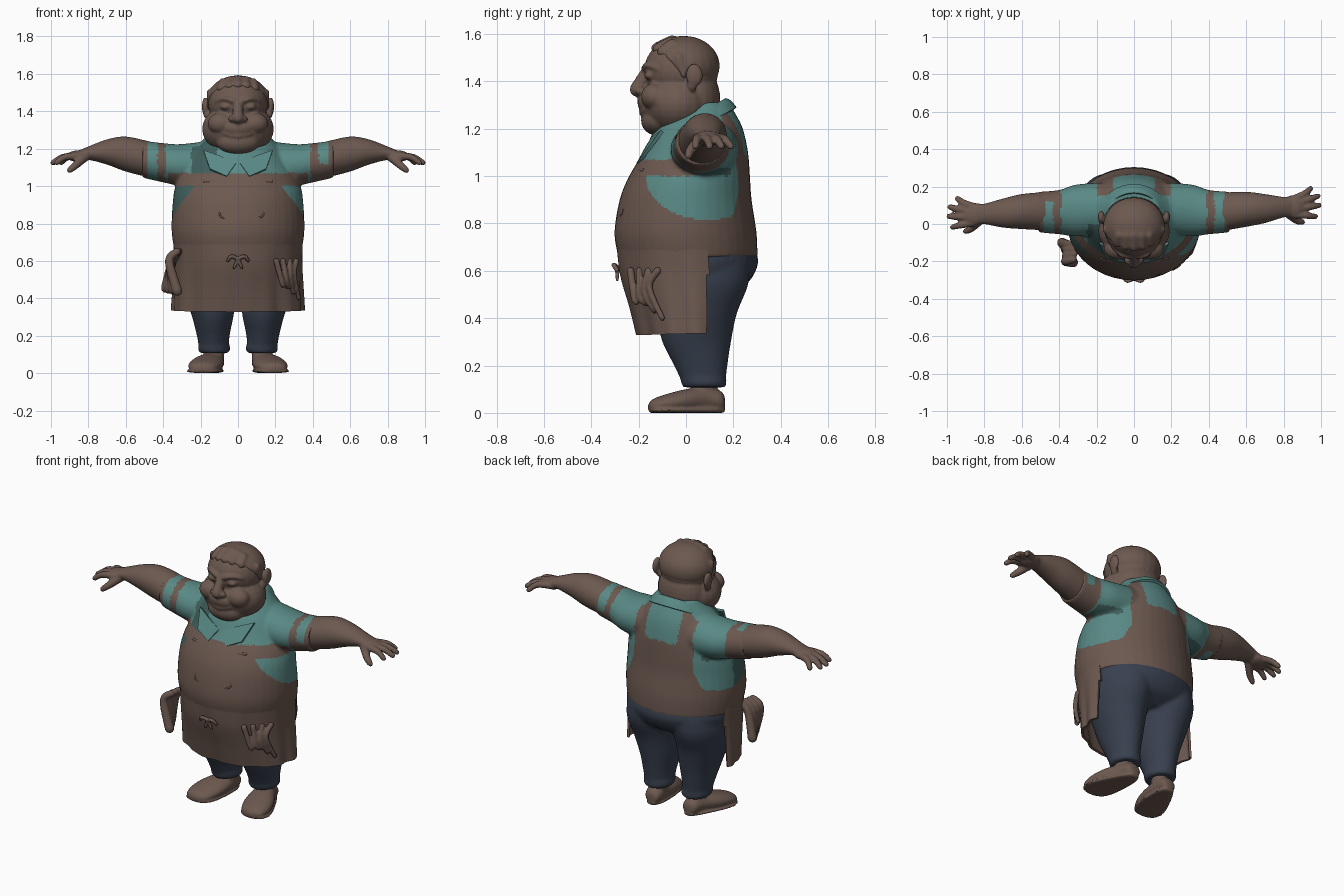
import bpy, bmesh, math
from mathutils import Vector, Matrix

cube = bpy.data.objects.get("Cube")
if cube:
    bpy.data.objects.remove(cube, do_unlink=True)
MATS = []
for name, rgb in (("warm_brown", (0.15, 0.10, 0.08)), ("teal_cloth", (0.10, 0.25, 0.235)),
                  ("navy_cloth", (0.04, 0.052, 0.078)), ("dark_teal_cloth", (0.05, 0.115, 0.108))):
    m = bpy.data.materials.new(name)
    m.use_nodes = True
    m.diffuse_color = (*rgb, 1)
    m.node_tree.nodes["Principled BSDF"].inputs["Base Color"].default_value = (*rgb, 1)
    MATS.append(m)
BROWN, TEAL, NAVY, DARK = range(4)

# Shape helpers
def ball(bm, loc, size):
    m = Matrix.Translation(loc) @ Matrix.Diagonal((*size, 1))
    bmesh.ops.create_uvsphere(bm, u_segments=24, v_segments=16, radius=1, matrix=m)

def spline(keys, n=6):
    out = []
    for i in range(len(keys) - 1):
        p = [keys[max(0, min(len(keys) - 1, i + d))] for d in (-1, 0, 1, 2)]
        for t in [k / n for k in range(n)]:
            out.append([b + 0.5 * t * (c - a + t * (2*a - 5*b + 4*c - d + t * (3*(b - c) + d - a)))
                        for a, b, c, d in zip(*p)])
    return out + [list(keys[-1])]

def skin(bm, rings, caps=True):
    """Join rings of points into a tube."""
    rings = [[bm.verts.new(co) for co in ring] for ring in rings]
    for a, b in zip(rings, rings[1:]):
        for i in range(len(a)):
            bm.faces.new((a[i], a[i - 1], b[i - 1], b[i]))
    if caps:
        bm.faces.new(rings[0])
        bm.faces.new(rings[-1])

def limb(bm, points, r0, r1):
    """Round-ended tube along a smooth path, tapering from r0 to r1."""
    path = [Vector(p) for p in spline(points, 4)]
    last = len(path) - 1
    ways = [(path[min(i + 1, last)] - path[max(i - 1, 0)]).normalized() for i in range(last + 1)]
    spread = [sum(abs(w[k]) for w in ways) for k in range(3)]
    ref = Vector([float(k == spread.index(min(spread))) for k in range(3)])
    stations = [(p, w, r0 + (r1 - r0) * i / last) for i, (p, w) in enumerate(zip(path, ways))]
    for reach, size in ((0.6, 0.8), (0.9, 0.4)):
        stations.insert(0, (path[0] - ways[0] * r0 * reach, ways[0], r0 * size))
        stations.append((path[-1] + ways[-1] * r1 * reach, ways[-1], r1 * size))
    rings = []
    for p, w, r in stations:
        u = w.cross(ref).normalized()
        rings.append([p + r * (u * math.cos(a) + w.cross(u) * math.sin(a))
                      for a in [math.tau * i / 10 for i in range(10)]])
    skin(bm, rings)

def loft(bm, keys, axis="z", caps=True, seg=40, warp=None):
    """Oval rings; each key is (position, low u, high u, low v, high v)."""
    rings = []
    for t, u0, u1, v0, v1 in spline(keys):
        rings.append([])
        for a in [math.tau * i / seg for i in range(seg)]:
            u = (u0 + u1) / 2 + (u1 - u0) / 2 * math.cos(a)
            v = (v0 + v1) / 2 + (v1 - v0) / 2 * math.sin(a)
            co = Vector({"z": (u, v, t), "x": (t, u, v), "y": (u, t, v)}[axis])
            rings[-1].append(warp(co, a) if warp else co)
    skin(bm, rings, caps)

def finish(name, bm, mat, voxel=0, smooth=2, thick=0):
    """Turn a bmesh into an object; voxel blends its pieces; mat is an index or a rule."""
    bmesh.ops.recalc_face_normals(bm, faces=bm.faces[:])
    me = bpy.data.meshes.new(name)
    bm.to_mesh(me)
    bm.free()
    ob = bpy.data.objects.new(name, me)
    bpy.context.collection.objects.link(ob)
    if thick:
        s = ob.modifiers.new("thickness", "SOLIDIFY")
        s.thickness, s.offset = thick, 0
    if voxel:
        r = ob.modifiers.new("blend", "REMESH")
        r.mode, r.voxel_size = "VOXEL", voxel
        s = ob.modifiers.new("soften", "SMOOTH")
        s.factor, s.iterations = 0.5, smooth
    ob.data = bpy.data.meshes.new_from_object(ob.evaluated_get(bpy.context.evaluated_depsgraph_get()))
    ob.modifiers.clear()
    for m in MATS:
        ob.data.materials.append(m)
    for p in ob.data.polygons:
        p.material_index = mat(p.center) if callable(mat) else mat

def mirrored(bm, make):
    """Run make(bm) and add its mirror image across x."""
    make(bm)
    for v in bmesh.ops.duplicate(bm, geom=bm.verts[:] + bm.edges[:] + bm.faces[:])["geom"]:
        if isinstance(v, bmesh.types.BMVert):
            v.co.x *= -1

# Torso with short sleeves; apron and shirt separated by rule
def body_colour(c):
    x, y, z = abs(c.x), c.y, c.z
    if x > 0.375 and z > 0.97:
        band = 0.43 < x < 0.485 and (z > 1.12 if c.x > 0 else y < 0.12)
        return TEAL if x < 0.39 or band else BROWN
    if y < 0.05 and 1.0 < z < 1.07:
        return BROWN
    if y > 0.15 and x < 0.2 + 0.5 * max(0, 0.94 - z):
        return TEAL if z > 1.27 or (x < 0.11 and z > 1.09) else BROWN
    if z > 1.0:
        chest = c.x < 0 and y < 0 and 0.11 < x < 0.25
        return DARK if chest or (x > 0.24 and z < 1.035) else TEAL
    if ((y - 0.09) / 0.26) ** 2 + ((z - 1.0) / 0.185) ** 2 > 1 or x < 0.15:
        return BROWN
    return DARK if c.x < 0 and y < 0.03 else TEAL

bm = bmesh.new()
mirrored(bm, lambda b: loft(b, [(0.1, -0.05, 0.225, 0.98, 1.25), (0.3, -0.065, 0.212, 1.0, 1.225),
                                (0.4, -0.055, 0.182, 1.02, 1.23), (0.51, -0.045, 0.172, 1.045, 1.243)], "x"))
loft(bm, [(0.655, -0.34, 0.34, -0.285, 0.302), (0.76, -0.355, 0.355, -0.302, 0.298),
          (0.9, -0.35, 0.35, -0.28, 0.277), (1.0, -0.335, 0.335, -0.24, 0.27),
          (1.1, -0.29, 0.29, -0.18, 0.262), (1.2, -0.23, 0.23, -0.13, 0.24),
          (1.27, -0.165, 0.165, -0.07, 0.205), (1.31, -0.13, 0.13, -0.02, 0.18)])
finish("torso_and_sleeves", bm, body_colour, 0.01, 4)

# Bare arms and hands, the right one swung slightly forward
for side, label in ((1, "left"), (-1, "right")):
    bm = bmesh.new()
    loft(bm, [(0.47, -0.038, 0.168, 1.045, 1.238), (0.6, -0.015, 0.172, 1.078, 1.265),
              (0.7, 0.005, 0.16, 1.115, 1.25), (0.8, 0.035, 0.145, 1.14, 1.212),
              (0.84, 0.035, 0.15, 1.13, 1.195)], "x")
    ball(bm, (0.85, 0.092, 1.16), (0.065, 0.062, 0.032))
    for tip, y, root in ((0.97, 0.04, 0.05), (0.99, 0.1, 0.08), (0.985, 0.15, 0.11), (0.945, 0.19, 0.135)):
        limb(bm, [(0.86, root, 1.16), ((0.88 + tip) / 2, (root + y) / 2, 1.155), (tip, y, 1.125)], 0.022, 0.015)
    limb(bm, [(0.82, 0.06, 1.155), (0.87, 0.02, 1.11), (0.9, 0.01, 1.085)], 0.026, 0.016)
    if side < 0:
        for v in bm.verts:
            v.co.y -= 0.06 * max(0, v.co.x - 0.5) / 0.5
            v.co.x *= -1
    finish(label + "_arm", bm, BROWN, 0.0075)

# Head with face
def face_half(bm):
    ball(bm, (0.09, -0.13, 1.335), (0.072, 0.06, 0.058))
    ball(bm, (0.065, -0.153, 1.425), (0.032, 0.024, 0.018))
    limb(bm, [(0.025, -0.175, 1.455), (0.07, -0.163, 1.468), (0.115, -0.12, 1.455)], 0.015, 0.011)
    ball(bm, (0.03, -0.195, 1.36), (0.022, 0.022, 0.018))
    ball(bm, (0.175, 0.035, 1.425), (0.018, 0.036, 0.05))
    ball(bm, (0.165, 0.025, 1.385), (0.02, 0.022, 0.028))
    limb(bm, [(0, -0.185, 1.268), (0.06, -0.173, 1.278), (0.105, -0.145, 1.305)], 0.015, 0.008)

bm = bmesh.new()
mirrored(bm, face_half)
for loc, size in (((0, -0.02, 1.445), (0.16, 0.157, 0.142)), ((0, -0.035, 1.305), (0.192, 0.152, 0.14)),
                  ((0, 0.03, 1.32), (0.15, 0.115, 0.16)), ((0, -0.12, 1.235), (0.115, 0.07, 0.065)),
                  ((0, -0.165, 1.31), (0.08, 0.04, 0.045))):
    ball(bm, loc, size)
limb(bm, [(0, -0.165, 1.45), (0, -0.205, 1.366)], 0.02, 0.034)
finish("head", bm, BROWN, 0.0075, 3)

# Hair cap with a swept fringe and sideburns
bm = bmesh.new()
ball(bm, (0, -0.01, 1.465), (0.165, 0.153, 0.127))
bmesh.ops.bisect_plane(bm, geom=bm.verts[:] + bm.edges[:] + bm.faces[:], clear_inner=True,
                       plane_co=(0, -0.1, 1.52), plane_no=(0, 0.75, 0.66))
bmesh.ops.holes_fill(bm, edges=bm.edges[:])
for x in (-0.09, -0.045, 0, 0.045, 0.09):
    limb(bm, [(x, -0.125 + 3 * x * x, 1.54 - 2 * x * x), (x * 0.9, -0.06, 1.572 - 2 * x * x)], 0.024, 0.024)
for s in (-1, 1):
    limb(bm, [(s * 0.15, -0.03, 1.5), (s * 0.157, -0.01, 1.42)], 0.02, 0.01)
finish("hair", bm, BROWN, 0.009, 4)

# Slanted shirt collar and its two points
bm = bmesh.new()
loft(bm, [(1.27, -0.195, 0.195, -0.17, 0.208), (1.31, -0.17, 0.17, -0.15, 0.185), (1.33, -0.155, 0.155, -0.135, 0.165)],
     caps=False, warp=lambda co, a: co + Vector((0, 0, 0.55 * (co.y - 0.18))))
finish("collar_band", bm, TEAL, thick=0.015)
bm = bmesh.new()
mirrored(bm, lambda b: b.faces.new([b.verts.new(p) for p in (
    (0.01, -0.165, 1.12), (0.06, -0.203, 1.05), (0.15, -0.175, 1.09), (0.185, -0.1, 1.19), (0.1, -0.14, 1.16))]))
finish("collar_points", bm, TEAL, thick=0.015)

# Trousers with rolled cuffs
def trouser_leg(bm):
    loft(bm, [(0.115, 0.05, 0.205, -0.01, 0.165), (0.2, 0.045, 0.22, -0.05, 0.175), (0.3, 0.025, 0.245, -0.1, 0.19),
              (0.42, 0.008, 0.285, -0.13, 0.215), (0.54, -0.01, 0.315, -0.18, 0.262), (0.64, -0.04, 0.31, -0.2, 0.27)])
    loft(bm, [(0.108, 0.052, 0.202, -0.012, 0.165), (0.125, 0.042, 0.214, -0.02, 0.172), (0.15, 0.045, 0.212, -0.025, 0.17)])

bm = bmesh.new()
mirrored(bm, trouser_leg)
loft(bm, [(0.5, -0.22, 0.22, -0.12, 0.18), (0.55, -0.3, 0.3, -0.19, 0.262), (0.62, -0.327, 0.327, -0.22, 0.302),
          (0.67, -0.325, 0.325, -0.22, 0.3), (0.71, -0.31, 0.31, -0.2, 0.28)])
finish("trousers", bm, NAVY, 0.011, 4)

# Shoes with ankles, toes turned out
def shoe(bm):
    loft(bm, [(-0.16, 0.145, 0.18, 0.012, 0.035), (-0.14, 0.1, 0.23, 0.002, 0.058), (-0.08, 0.075, 0.25, 0, 0.08),
              (0.0, 0.07, 0.24, 0, 0.1), (0.09, 0.08, 0.2, 0.005, 0.11), (0.15, 0.095, 0.185, 0.01, 0.09),
              (0.165, 0.12, 0.16, 0.02, 0.06)], "y")
    loft(bm, [(-0.158, 0.13, 0.19, 0, 0.02), (-0.13, 0.085, 0.245, 0, 0.022), (-0.05, 0.065, 0.26, 0, 0.024),
              (0.1, 0.08, 0.205, 0, 0.024), (0.165, 0.115, 0.165, 0, 0.022)], "y")
    limb(bm, [(0.135, 0.075, 0.06), (0.13, 0.08, 0.14)], 0.058, 0.056)
    for v in bm.verts:
        v.co.x += 0.12 * (0.05 - v.co.y)

bm = bmesh.new()
mirrored(bm, shoe)
finish("shoes", bm, BROWN, 0.008)

# Apron skirt: open at the back, folds deepening to the hem
def pleat(co, a):
    f = (0.7 - co.z) / 0.37
    k = 1 + 0.022 * f * math.sin(9 * a) + 0.012 * f * math.sin(17 * a + 1)
    return Vector((co.x * k, co.y * k, co.z + 0.02 * f * (co.y + 0.2)))

bm = bmesh.new()
loft(bm, [(0.33, -0.345, 0.345, -0.205, 0.26), (0.45, -0.34, 0.34, -0.235, 0.28), (0.58, -0.335, 0.335, -0.272, 0.3),
          (0.69, -0.338, 0.338, -0.285, 0.295)], caps=False, seg=128, warp=pleat)
bmesh.ops.delete(bm, geom=[f for f in bm.faces if f.calc_center_median().y > 0.09], context="FACES")
finish("apron_skirt", bm, BROWN, thick=0.014)

# Front knot, cloth tucked at the right hip, crumpled folds at the left
bm = bmesh.new()
for s in (-1, 1):
    limb(bm, [(0, -0.29, 0.61), (s * 0.035, -0.305, 0.625), (s * 0.055, -0.29, 0.6)], 0.013, 0.01)
    limb(bm, [(0, -0.29, 0.61), (s * 0.022, -0.29, 0.56)], 0.012, 0.008)
for k in range(4):
    limb(bm, [(-0.31 - 0.005 * k, -0.1 - 0.03 * k, 0.65), (-0.35 - 0.006 * k, -0.11 - 0.03 * k, 0.6),
              (-0.385 + 0.02 * k, -0.1 - 0.035 * k, 0.455 - 0.005 * k)], 0.02, 0.028)
    limb(bm, [(0.31 - 0.035 * k, -0.12 - 0.038 * k, 0.6), (0.3 - 0.02 * k, -0.155 - 0.02 * k, 0.53 - 0.02 * k),
              (0.325 - 0.03 * k, -0.1 - 0.033 * k, 0.4 + 0.03 * k)], 0.017, 0.012)
finish("apron_knot_and_folds", bm, BROWN, 0.007)

# Bib hem and pocket seam, laid on the belly
def on_belly(x, z):
    front = -0.29 + 1.05 * max(0, z - 0.83) ** 1.6
    return (x, 0.01 + (front - 0.01) * math.sqrt(1 - (x / 0.345) ** 2), z)

bm = bmesh.new()
limb(bm, [on_belly(x / 100, 1.025) for x in range(-18, 19, 4)], 0.008, 0.008)
limb(bm, [on_belly(*p) for p in ((-0.12, 0.97), (-0.1, 0.86), (-0.07, 0.83), (0.1, 0.83), (0.14, 0.86), (0.15, 0.97),
                                 (0.02, 0.965), (-0.12, 0.97))], 0.005, 0.005)
finish("bib_hem_and_pocket", bm, BROWN)

# Smooth shading on every part
bpy.ops.object.select_all(action="DESELECT")
for ob in [o for o in bpy.context.collection.objects if o.type == "MESH"]:
    ob.select_set(True)
    bpy.context.view_layer.objects.active = ob
bpy.ops.object.shade_smooth_by_angle(angle=math.radians(50))
